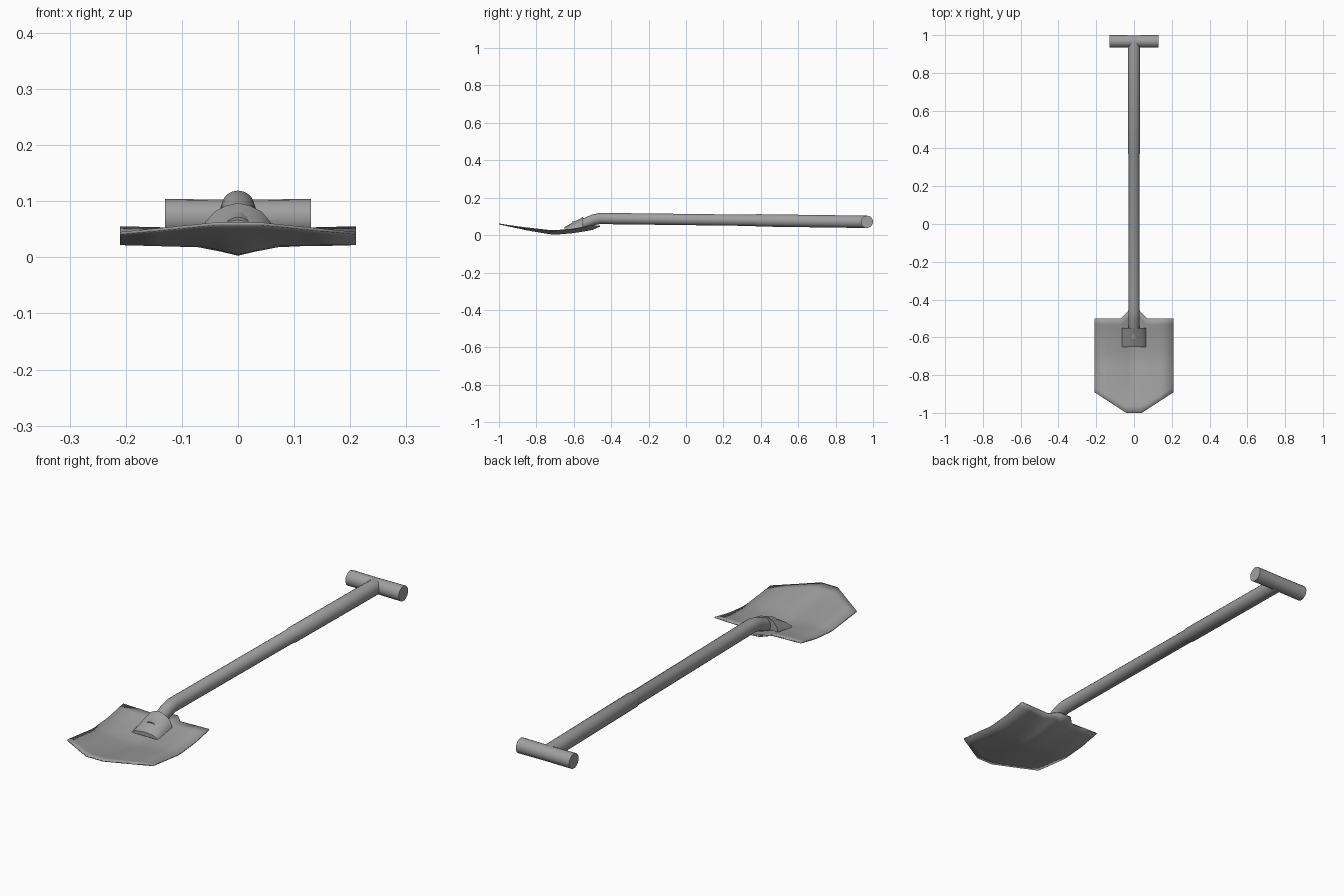
import bpy, bmesh, math
from mathutils import Vector

cube = bpy.data.objects.get("Cube")
if cube:
    bpy.data.objects.remove(cube)

steel = bpy.data.materials.new("grey_steel")
steel.use_nodes = True
steel.diffuse_color = (0.35, 0.35, 0.35, 1)
steel.node_tree.nodes["Principled BSDF"].inputs["Base Color"].default_value = steel.diffuse_color


def finish(name, bm, angle=35):
    """Turn a bmesh into a shaded object."""
    bmesh.ops.recalc_face_normals(bm, faces=bm.faces)
    mesh = bpy.data.meshes.new(name)
    bm.to_mesh(mesh)
    bm.free()
    mesh.materials.append(steel)
    obj = bpy.data.objects.new(name, mesh)
    bpy.context.collection.objects.link(obj)
    bpy.ops.object.select_all(action="DESELECT")
    bpy.context.view_layer.objects.active = obj
    obj.select_set(True)
    bpy.ops.object.shade_smooth_by_angle(angle=math.radians(angle))
    return obj


def loft(name, rings):
    """Skin closed rings of points and cap both ends."""
    bm = bmesh.new()
    loops = [[bm.verts.new(p) for p in ring] for ring in rings]
    n = len(loops[0])
    for a, b in zip(loops, loops[1:]):
        for i in range(n):
            j = (i + 1) % n
            bm.faces.new((a[i], a[j], b[j], b[i]))
    bm.faces.new(loops[0])
    bm.faces.new(loops[-1])
    return finish(name, bm)


def circle(center, u, v, radius, n=20):
    steps = [math.tau * i / n for i in range(n)]
    return [Vector(center) + radius * (math.cos(a) * u + math.sin(a) * v) for a in steps]


def interp(points, t):
    """Piecewise linear curve through (t, value) points."""
    if t <= points[0][0]:
        return points[0][1]
    for (a, va), (b, vb) in zip(points, points[1:]):
        if t <= b:
            return va + (vb - va) * (t - a) / (b - a)
    return points[-1][1]


X, Y, Z = Vector((1, 0, 0)), Vector((0, 1, 0)), Vector((0, 0, 1))

# Blade: dished sheet with a central keel and a pointed front edge
front_edge = [(0.04, -1), (0.21, -0.89)]
back_edge = [(0.03, -0.46), (0.07, -0.5)]
keel_line = [(-1, 0.06), (-0.85, 0.028), (-0.71, 0.004), (-0.6, 0.013), (-0.5, 0.03), (-0.46, 0.048)]
side_line = [(-1, 0.06), (-0.89, 0.043), (-0.71, 0.023), (-0.6, 0.033), (-0.5, 0.053)]
keel_fade = [(0, 1), (0.04, 0.5), (0.07, 0.15), (0.21, 0)]
half = [0.03, 0.04, 0.07, 0.14, 0.21]
columns = [-x for x in reversed(half)] + [0] + half
ROWS = 14
bm = bmesh.new()
grid = []
for x in columns:
    y0, y1 = interp(front_edge, abs(x)), interp(back_edge, abs(x))
    column = []
    for r in range(ROWS + 1):
        y = y0 + (y1 - y0) * r / ROWS
        side = interp(side_line, y)
        z = side + (interp(keel_line, y) - side) * interp(keel_fade, abs(x))
        column.append(bm.verts.new((x, y, z)))
    grid.append(column)
for a, b in zip(grid, grid[1:]):
    for r in range(ROWS):
        bm.faces.new((a[r], b[r], b[r + 1], a[r + 1]))
blade = finish("blade", bm)
sheet = blade.modifiers.new("sheet_thickness", "SOLIDIFY")
sheet.thickness = 0.005
sheet.offset = 0

# Socket: arched at the back, pressed flat towards the front
arch = [(-0.064, 0), (-0.058, 0.38), (-0.042, 0.72), (-0.02, 0.92), (0, 1),
        (0.02, 0.92), (0.042, 0.72), (0.058, 0.38), (0.064, 0)]


def arch_ring(y, base, top):
    return [Vector((x, y, base + (top - base) * h)) for x, h in arch]


loft("socket", [arch_ring(-0.65, 0.025, 0.043), arch_ring(-0.6, 0.034, 0.07),
                arch_ring(-0.55, 0.042, 0.097)])

# Shaft: bent neck, thin lower length and slightly thicker grip length
path = [(-0.6, 0.045, 0.028), (-0.53, 0.067, 0.028), (-0.495, 0.082, 0.029), (-0.46, 0.089, 0.03),
        (0.37, 0.079, 0.03), (0.375, 0.079, 0.033), (0.965, 0.071, 0.033)]
rings = []
for i, (y, z, r) in enumerate(path):
    before, after = path[max(i - 1, 0)], path[min(i + 1, len(path) - 1)]
    along = Vector((0, after[0] - before[0], after[1] - before[1])).normalized()
    rings.append(circle((0, y, z), X, X.cross(along), r))
loft("shaft", rings)

# Cross handle
loft("cross_handle", [circle((x, 0.967, 0.071), Y, Z, r)
                      for x, r in ((-0.13, 0.033), (0, 0.032), (0.13, 0.033))])
